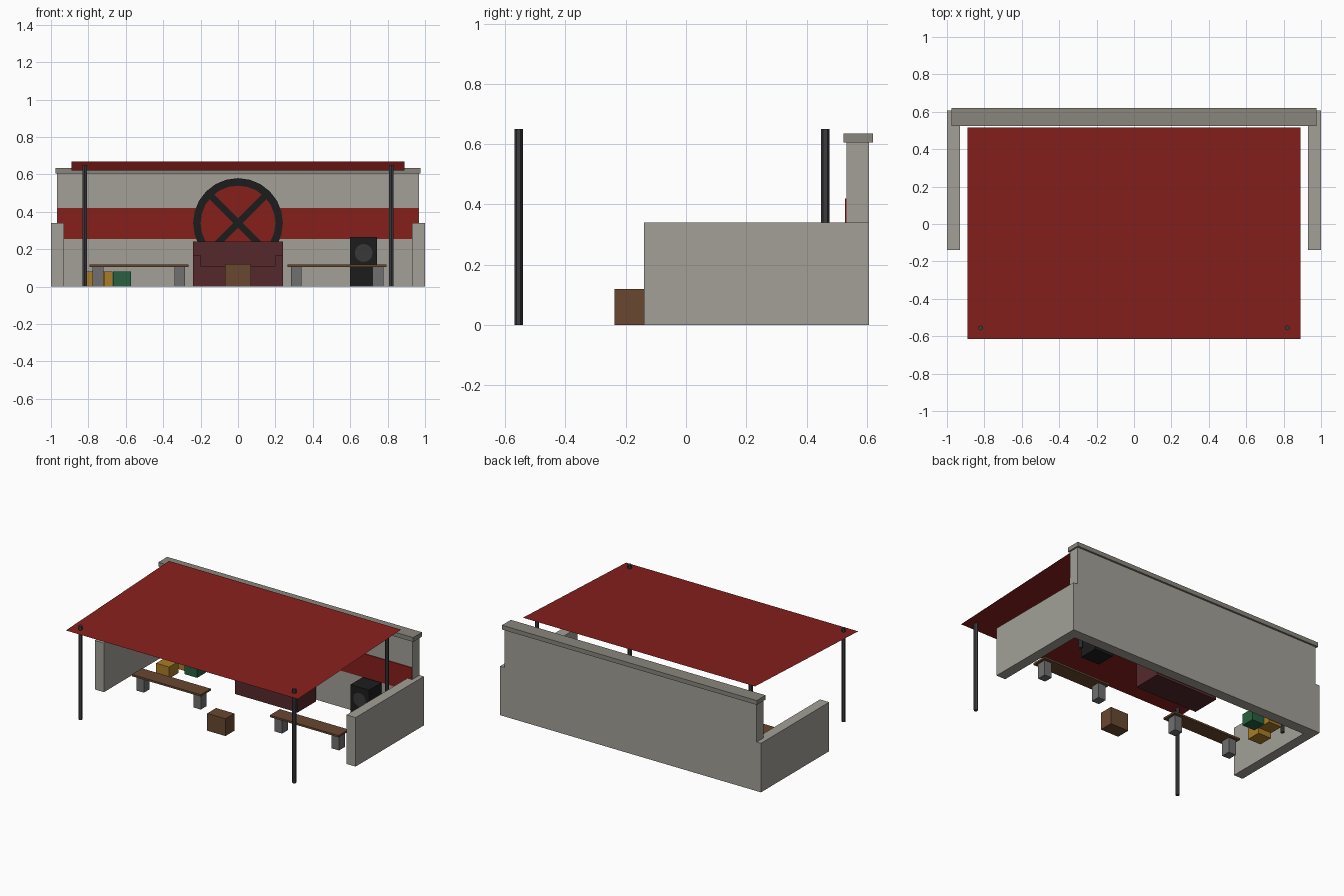
import bpy, bmesh, math

if "Cube" in bpy.data.objects:
    bpy.data.objects.remove(bpy.data.objects["Cube"])


def mat(name, r, g, b):
    m = bpy.data.materials.new(name)
    m.diffuse_color = (r, g, b, 1)
    m.use_nodes = True
    m.node_tree.nodes["Principled BSDF"].inputs["Base Color"].default_value = m.diffuse_color
    return m


STONE = mat("stone", 0.36, 0.35, 0.31)
CAP = mat("cap_stone", 0.25, 0.24, 0.20)
RED = mat("red", 0.24, 0.014, 0.012)
BLACK = mat("black", 0.012, 0.012, 0.012)
METAL = mat("dark_metal", 0.045, 0.045, 0.05)
CONE = mat("speaker_grey", 0.04, 0.04, 0.04)
WOOD = mat("wood", 0.14, 0.065, 0.03)
BLOCK = mat("block_grey", 0.16, 0.16, 0.16)
SOFA = mat("sofa", 0.09, 0.022, 0.025)
YELLOW = mat("yellow", 0.40, 0.20, 0.02)
GREEN = mat("green", 0.02, 0.12, 0.05)


def make(name, bm, material):
    me = bpy.data.meshes.new(name)
    bm.to_mesh(me)
    bm.free()
    me.materials.append(material)
    ob = bpy.data.objects.new(name, me)
    bpy.context.collection.objects.link(ob)
    return ob


def box(name, x0, x1, y0, y1, z0, z1, material):
    bm = bmesh.new()
    bmesh.ops.create_cube(bm, size=1)
    for v in bm.verts:
        v.co = (x1 if v.co.x > 0 else x0, y1 if v.co.y > 0 else y0, z1 if v.co.z > 0 else z0)
    return make(name, bm, material)


def flat(name, polys, material):
    bm = bmesh.new()
    for p in polys:
        bm.faces.new([bm.verts.new(c) for c in p])
    bmesh.ops.remove_doubles(bm, verts=bm.verts, dist=1e-5)
    return make(name, bm, material)


def circle(cx, y, cz, r, n):
    return [(cx + r * math.cos(2 * math.pi * i / n), y, cz + r * math.sin(2 * math.pi * i / n))
            for i in range(n)]


# Walls
box("back_wall", -0.967, 0.967, 0.533, 0.607, 0, 0.605, STONE)
box("wall_cap", -0.977, 0.977, 0.523, 0.62, 0.605, 0.635, CAP)
box("wall_stripe", -0.965, 0.965, 0.527, 0.54, 0.255, 0.42, RED)
for s, side in ((-1, "left"), (1, "right")):
    a, b = sorted((s * 0.93, s * 1.0))
    box(side + "_wall", a, b, -0.14, 0.607, 0, 0.34, STONE)

# Sloping cloth canopy
flat("canopy", [[(-0.89, -0.615, 0.62), (0.89, -0.615, 0.62),
                 (0.89, 0.515, 0.67), (-0.89, 0.515, 0.67)]], RED)

# Canopy poles
for x in (-0.82, 0.82):
    for y in (-0.555, 0.462):
        bm = bmesh.new()
        bmesh.ops.create_cone(bm, cap_ends=True, segments=6, radius1=0.0135, radius2=0.0135, depth=0.65)
        bmesh.ops.translate(bm, verts=bm.verts, vec=(x, y, 0.325))
        make("pole", bm, METAL)

# Flat painted wheel emblem: disc, crossed bars, ring
ZC = 0.34
flat("wheel_disc", [circle(0, 0.5255, ZC, 0.22, 24)], RED)
for s in (-1, 1):
    c, w, r = math.sqrt(0.5), 0.018, 0.215
    pts = [(-r, -w), (r, -w), (r, w), (-r, w)]
    flat("wheel_bar", [[(c * (u - s * v), 0.5245 - 0.0003 * s, ZC + c * (s * u + v)) for u, v in pts]], BLACK)
outer, inner = circle(0, 0.5235, ZC, 0.24, 24), circle(0, 0.5235, ZC, 0.2, 24)
flat("wheel_ring", [[outer[i - 1], outer[i], inner[i], inner[i - 1]] for i in range(24)], BLACK)

# Sofa
box("sofa_seat", -0.2, 0.2, 0.31, 0.46, 0, 0.11, SOFA)
box("sofa_back", -0.24, 0.24, 0.45, 0.51, 0, 0.242, SOFA)
for s in (-1, 1):
    a, b = sorted((s * 0.2, s * 0.24))
    box("sofa_arm", a, b, 0.31, 0.46, 0, 0.17, SOFA)

# Benches on blocks
for s in (-1, 1):
    a, b = sorted((s * 0.265, s * 0.793))
    box("bench_plank", a, b, -0.03, 0.08, 0.105, 0.118, WOOD)
    for u, v in ((0.283, 0.34), (0.72, 0.777)):
        a, b = sorted((s * u, s * v))
        box("bench_block", a, b, -0.003, 0.06, 0, 0.105, BLOCK)

# Crates
box("wood_crate", -0.07, 0.07, -0.237, -0.14, 0, 0.12, WOOD)
box("yellow_crate_front", -0.81, -0.71, 0.26, 0.36, 0, 0.08, YELLOW)
box("yellow_crate_back", -0.77, -0.67, 0.41, 0.51, 0, 0.08, YELLOW)
box("green_crate", -0.668, -0.572, 0.37, 0.465, 0, 0.08, GREEN)

# Speaker
box("speaker", 0.6, 0.743, 0.374, 0.51, 0, 0.265, BLACK)
flat("speaker_cone", [circle(0.672, 0.371, 0.18, 0.048, 16)], CONE)
